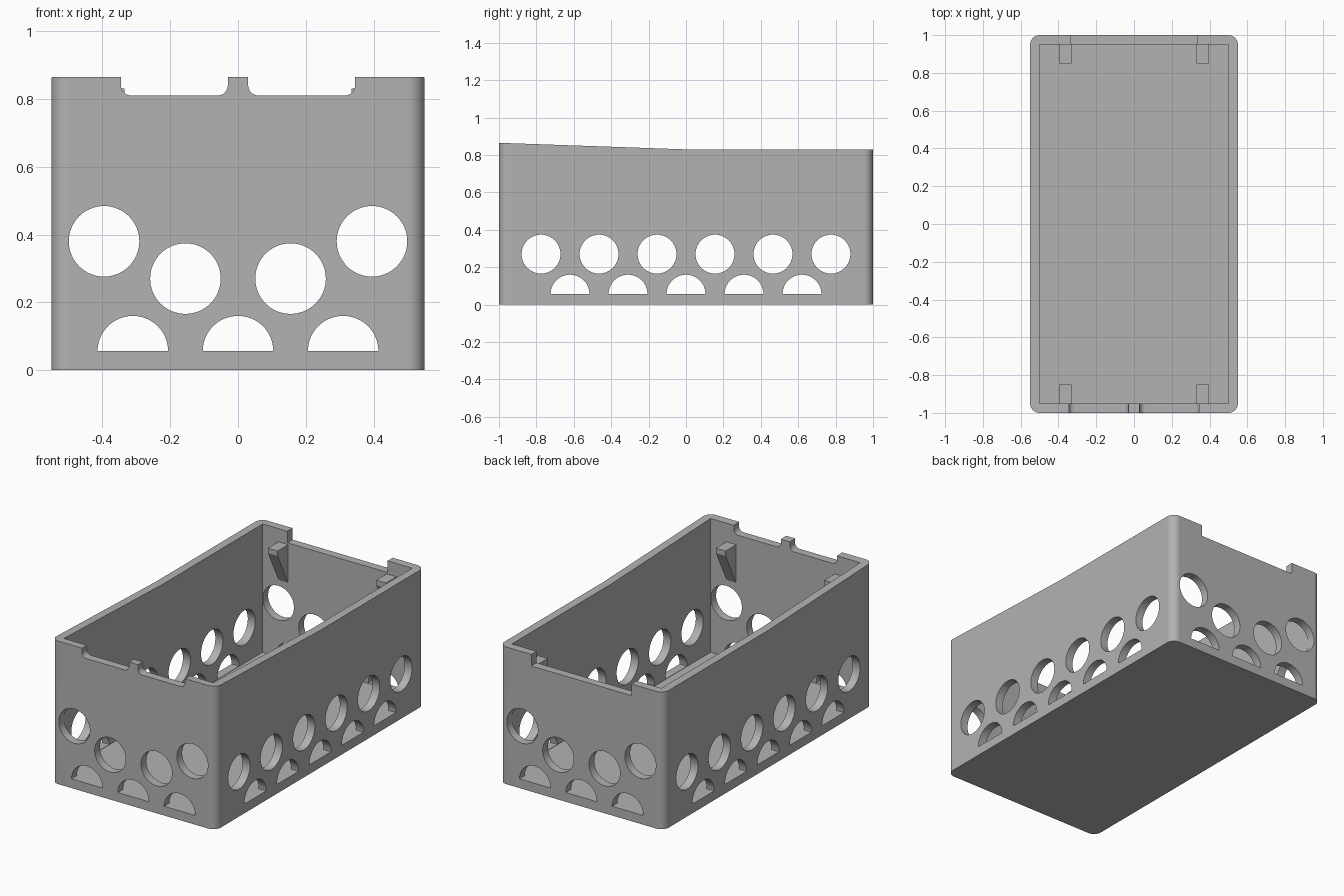
import bpy
import bmesh
from math import cos, sin, pi, radians

if "Cube" in bpy.data.objects:
    bpy.data.objects.remove(bpy.data.objects["Cube"], do_unlink=True)

grey = bpy.data.materials.new("plain grey")
grey.use_nodes = True
COLOUR = (0.45, 0.45, 0.45, 1)
grey.diffuse_color = COLOUR
grey.node_tree.nodes["Principled BSDF"].inputs["Base Color"].default_value = COLOUR

WALL = 0.05
HALF_W, HALF_L = 0.55, 1.0
FLOOR, SILL = 0.054, 0.056
BACK_TOP, FRONT_TOP = 0.83, 0.865
HOLE_R = 0.104
PITCH = 0.155

# Maps a profile point and a depth to space, by extrusion axis
PLACE = {
    "x": lambda a, b, d: (d, a, b),
    "y": lambda a, b, d: (a, d, b),
    "z": lambda a, b, d: (a, b, d),
}


def prism(name, profile, axis, lo, hi):
    """Extrude a closed 2D profile along an axis."""
    bm = bmesh.new()
    ends = [[bm.verts.new(PLACE[axis](a, b, d)) for a, b in profile] for d in (lo, hi)]
    bm.faces.new(ends[0])
    bm.faces.new(ends[1])
    n = len(profile)
    for i in range(n):
        j = (i + 1) % n
        bm.faces.new((ends[0][i], ends[0][j], ends[1][j], ends[1][i]))
    bmesh.ops.recalc_face_normals(bm, faces=bm.faces)
    mesh = bpy.data.meshes.new(name)
    bm.to_mesh(mesh)
    bm.free()
    mesh.materials.append(grey)
    obj = bpy.data.objects.new(name, mesh)
    bpy.context.collection.objects.link(obj)
    return obj


def arc(cx, cy, r, start, end, steps):
    angles = [radians(start + (end - start) * i / steps) for i in range(steps + 1)]
    return [(cx + r * cos(t), cy + r * sin(t)) for t in angles]


def rectangle(x0, x1, y0, y1):
    return [(x0, y0), (x1, y0), (x1, y1), (x0, y1)]


def rounded_rectangle(w, h, r):
    corners = [(w, h, 0), (-w, h, 90), (-w, -h, 180), (w, -h, 270)]
    points = []
    for x, y, a in corners:
        cx = x - r if x > 0 else x + r
        cy = y - r if y > 0 else y + r
        points += arc(cx, cy, r, a, a + 90, 10)
    return points


def apply(obj, modifier):
    bpy.context.view_layer.objects.active = obj
    bpy.ops.object.modifier_apply(modifier=modifier.name)


def cut(obj, cutter):
    mod = obj.modifiers.new("cut", "BOOLEAN")
    mod.operation = "DIFFERENCE"
    mod.solver = "EXACT"
    mod.object = cutter
    apply(obj, mod)
    bpy.data.objects.remove(cutter, do_unlink=True)


# Solid block with rounded upright corners, then hollowed
shell = prism("box_shell", rounded_rectangle(HALF_W, HALF_L, WALL), "z", 0, 1)
inner_w, inner_l = HALF_W - WALL, HALF_L - WALL
cut(shell, prism("cavity", rectangle(-inner_w, inner_w, -inner_l, inner_l), "z", FLOOR, 1.2))

# Rim rises gently from the middle to the front
slope = FRONT_TOP - BACK_TOP
rim = [(-1.1, FRONT_TOP + slope * 0.1), (0, BACK_TOP), (1.1, BACK_TOP), (1.1, 1.3), (-1.1, 1.3)]
cut(shell, prism("rim_cutter", rim, "x", -1, 1))

# Round holes and half-round drains: each cutter passes through both opposite walls
end_holes = [(s * PITCH, 0.27) for s in (-1, 1)] + [(s * 0.395, 0.38) for s in (-1, 1)]
end_drains = [i * 2 * PITCH for i in (-1, 0, 1)]
side_holes = [(i * PITCH, 0.27) for i in range(-5, 6, 2)]
side_drains = [i * 2 * PITCH for i in range(-2, 3)]
for axis, holes, drains, reach in (("y", end_holes, end_drains, 1.2), ("x", side_holes, side_drains, 0.8)):
    for a, z in holes:
        cut(shell, prism("hole_cutter", arc(a, z, HOLE_R, 0, 360, 64)[:-1], axis, -reach, reach))
    for a in drains:
        cut(shell, prism("drain_cutter", arc(a, SILL, HOLE_R, 0, 180, 32), axis, -reach, reach))

# Two round-bottomed notches in the front rim
NOTCH_R, NOTCH_Z = 0.03, 0.81
for x0, x1 in ((-0.345, -0.03), (0.03, 0.345)):
    z = NOTCH_Z + NOTCH_R
    profile = [(x1, 1), (x0, 1)]
    profile += arc(x0 + NOTCH_R, z, NOTCH_R, 180, 270, 8)
    profile += arc(x1 - NOTCH_R, z, NOTCH_R, 270, 360, 8)
    cut(shell, prism("front_notch_cutter", profile, "y", -1.1, -0.9))

# One wide square notch in the back rim
cut(shell, prism("back_notch_cutter", rectangle(-0.335, 0.335, 0.76, 1), "y", 0.9, 1.1))

# Smooth rounded parts, with flat walls kept flat
shell.select_set(True)
bpy.context.view_layer.objects.active = shell
bpy.ops.object.shade_smooth_by_angle(angle=radians(30))
weighted = shell.modifiers.new("flat walls", "WEIGHTED_NORMAL")
weighted.keep_sharp = True
apply(shell, weighted)

# Wedge brackets under the rim, one near each corner
for side, x0, x1 in (("left", 0.33, 0.395), ("right", -0.395, -0.33)):
    for end, s in (("front", -1), ("back", 1)):
        profile = [(s * 0.97, 0.75), (s * 0.85, 0.75), (s * 0.85, 0.72), (s * inner_l, 0.52), (s * 0.97, 0.52)]
        prism(f"{end}_{side}_bracket", profile, "x", x0, x1)
